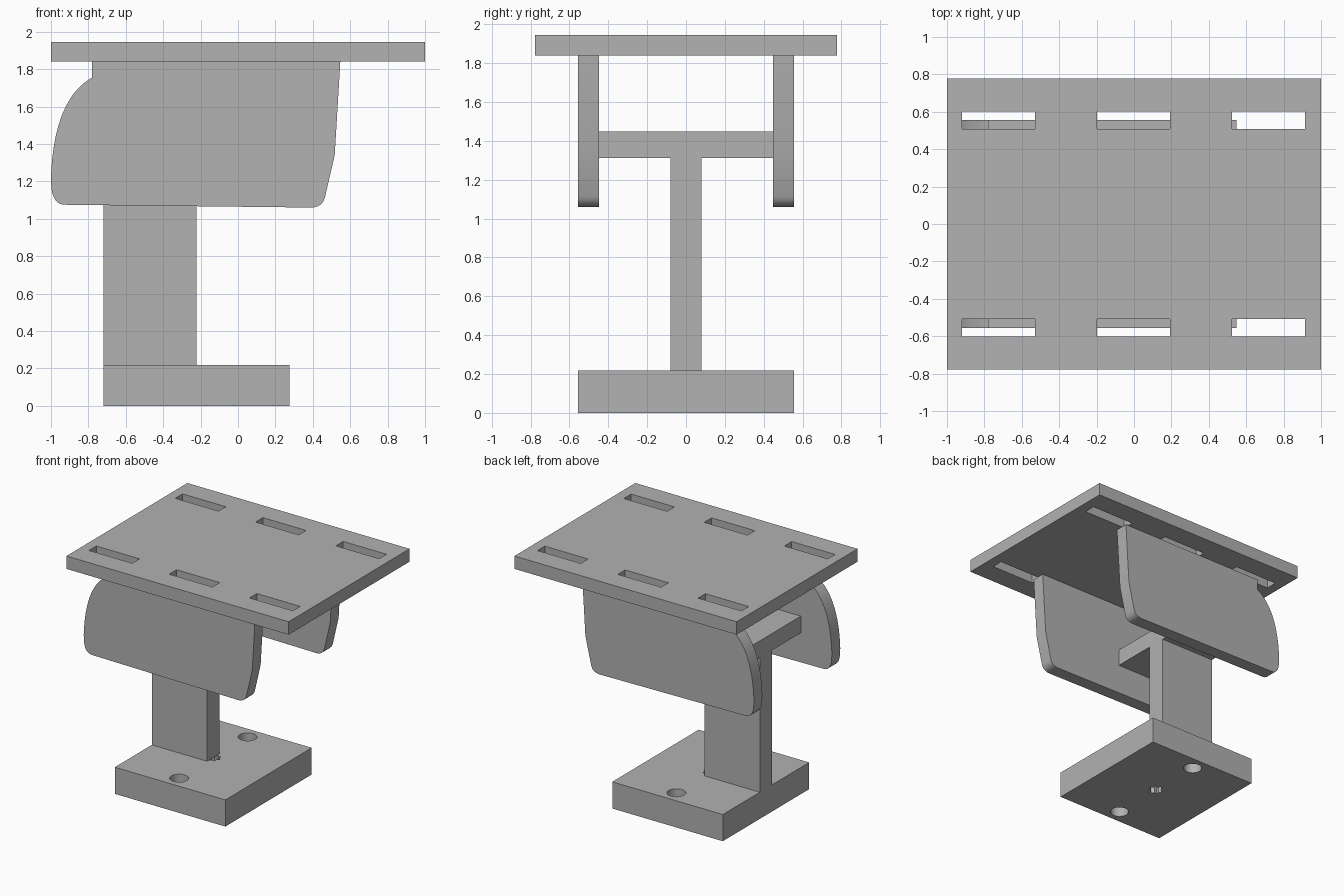
import bpy
import bmesh
import math
from mathutils import Vector

cube = bpy.data.objects.get("Cube")
if cube:
    bpy.data.objects.remove(cube, do_unlink=True)

grey = bpy.data.materials.new("plain_grey")
grey.use_nodes = True
colour = (0.445, 0.445, 0.445, 1)
grey.diffuse_color = colour
grey.node_tree.nodes["Principled BSDF"].inputs["Base Color"].default_value = colour


def prism(name, outline, axis, low, high):
    """Extrude a 2D outline along y (outline is x, z) or z (outline is x, y)."""
    bm = bmesh.new()
    place = (lambda p: (p[0], low, p[1])) if axis == "y" else (lambda p: (p[0], p[1], low))
    face = bm.faces.new([bm.verts.new(place(p)) for p in outline])
    shift = Vector((0, high - low, 0)) if axis == "y" else Vector((0, 0, high - low))
    top = bmesh.ops.extrude_face_region(bm, geom=[face])
    moved = [g for g in top["geom"] if isinstance(g, bmesh.types.BMVert)]
    bmesh.ops.translate(bm, verts=moved, vec=shift)
    bmesh.ops.recalc_face_normals(bm, faces=bm.faces)
    mesh = bpy.data.meshes.new(name)
    bm.to_mesh(mesh)
    bm.free()
    mesh.materials.append(grey)
    obj = bpy.data.objects.new(name, mesh)
    bpy.context.collection.objects.link(obj)
    return obj


def box(name, x, y, z):
    outline = [(x[0], y[0]), (x[1], y[0]), (x[1], y[1]), (x[0], y[1])]
    return prism(name, outline, "z", *z)


def ring(x, y, radii, count):
    """Round outline; alternating radii give a toothed one."""
    turn = 2 * math.pi / count
    return [(x + radii[i % len(radii)] * math.cos(i * turn),
             y + radii[i % len(radii)] * math.sin(i * turn)) for i in range(count)]


def curve(a, b, c, steps):
    """Points on a smooth bend from a to c, pulled towards b."""
    a, b, c = Vector(a), Vector(b), Vector(c)
    ts = [i / steps for i in range(steps + 1)]
    return [a * (1 - t) ** 2 + b * 2 * t * (1 - t) + c * t * t for t in ts]


def cut(obj, cutters):
    bpy.context.view_layer.objects.active = obj
    for cutter in cutters:
        cutter.hide_render = True
        mod = obj.modifiers.new("hole", "BOOLEAN")
        mod.operation = "DIFFERENCE"
        mod.solver = "EXACT"
        mod.object = cutter
        bpy.ops.object.modifier_apply(modifier=mod.name)
        bpy.data.objects.remove(cutter, do_unlink=True)


def smooth(obj):
    bpy.ops.object.select_all(action="DESELECT")
    obj.select_set(True)
    bpy.context.view_layer.objects.active = obj
    bpy.ops.object.shade_smooth_by_angle(angle=math.radians(30))


# Base block with two bolt holes and a toothed centre hole
base = box("base_block", (-0.72, 0.275), (-0.555, 0.555), (0, 0.217))
holes = [prism("bolt_cutter", ring(-0.222, y, [0.07], 32), "z", -0.1, 0.4) for y in (-0.44, 0.44)]
holes.append(prism("centre_cutter", ring(-0.222, 0, [0.06, 0.042], 16), "z", -0.1, 0.4))
cut(base, holes)
smooth(base)

# T-shaped support
post = [(-0.08, 0.217), (0.08, 0.217), (0.08, 1.31), (-0.08, 1.31)]
box("support_post", (-0.72, -0.222), (-0.08, 0.08), (0.217, 1.312))
box("support_crossbar", (-0.72, -0.222), (-0.447, 0.447), (1.312, 1.448))

# Side panels with a curved rear edge and rounded lower corners
profile = [(-0.78, 1.84)]
profile += curve((-0.78, 1.755), (-0.985, 1.64), (-1.0, 1.22), 16)
profile += curve((-0.998, 1.17), (-0.99, 1.075), (-0.925, 1.075), 6)
profile += curve((0.39, 1.06), (0.45, 1.06), (0.465, 1.115), 6)
profile += [(0.517, 1.34), (0.547, 1.84)]
for name, low in (("right_panel", -0.555), ("left_panel", 0.447)):
    smooth(prism(name, profile, "y", low, low + 0.108))

# Table top with two rows of slots
table = box("table_top", (-1, 1), (-0.777, 0.777), (1.84, 1.945))
slots = []
for x in (-0.92, -0.198, 0.525):
    for y in (-0.602, 0.508):
        slots.append(box("slot_cutter", (x, x + 0.39), (y, y + 0.094), (1.7, 2.1)))
cut(table, slots)
